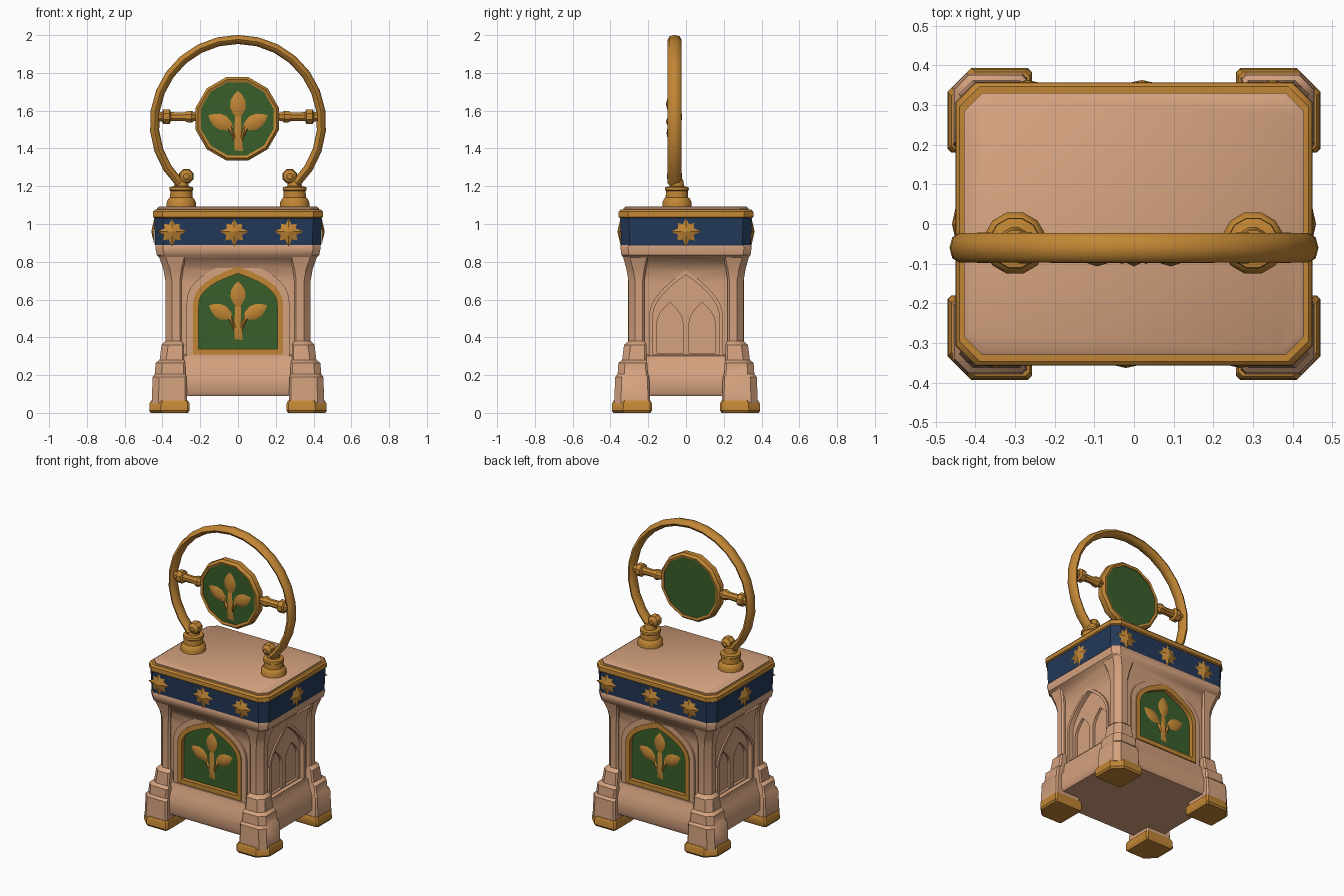
import bpy, bmesh
from math import sin, cos, pi, radians
from mathutils import Vector

cube = bpy.data.objects.get("Cube")
if cube:
    bpy.data.objects.remove(cube, do_unlink=True)


def material(name, rgb):
    m = bpy.data.materials.new(name)
    m.use_nodes = True
    m.diffuse_color = (*rgb, 1)
    m.node_tree.nodes["Principled BSDF"].inputs["Base Color"].default_value = (*rgb, 1)
    return m


STONE = material("pink stone", (0.665, 0.36, 0.21))
GOLD = material("old gold", (0.54, 0.24, 0.035))
GREEN = material("leaf green", (0.042, 0.112, 0.023))
NAVY = material("navy blue", (0.017, 0.041, 0.1))


def select(ob):
    bpy.ops.object.select_all(action='DESELECT')
    ob.select_set(True)
    bpy.context.view_layer.objects.active = ob


def finish(name, bm, mat, turn=0, mirror="", smooth=35):
    bmesh.ops.recalc_face_normals(bm, faces=bm.faces)
    me = bpy.data.meshes.new(name)
    bm.to_mesh(me)
    bm.free()
    me.materials.append(mat)
    ob = bpy.data.objects.new(name, me)
    bpy.context.collection.objects.link(ob)
    ob.rotation_euler.z = radians(turn)
    if mirror:
        mod = ob.modifiers.new("Mirror", 'MIRROR')
        mod.use_axis = ["x" in mirror, "y" in mirror, False]
        mod.use_mirror_merge = False
    select(ob)
    if smooth:
        bpy.ops.object.shade_smooth_by_angle(angle=radians(smooth))
    return ob


def skin(bm, rings, caps=True, closed=False):
    """Join equal loops of points into a tube."""
    loops = [[bm.verts.new(p) for p in r] for r in rings]
    pairs = list(zip(loops, loops[1:])) + ([(loops[-1], loops[0])] if closed else [])
    n = len(loops[0])
    for a, b in pairs:
        for i in range(n):
            j = (i + 1) % n
            bm.faces.new((a[i], a[j], b[j], b[i]))
    if caps and not closed:
        bm.faces.new(loops[0])
        bm.faces.new(loops[-1])


def loft(name, sections, c, mat, inner=None, **kw):
    """Stack of rectangles (z, x0, x1, y0, y1); outer corner cut by c, the rest by inner."""
    bm = bmesh.new()
    k = c if inner is None else inner
    skin(bm, [[(x0 + k, y0, z), (x1 - k, y0, z), (x1, y0 + k, z), (x1, y1 - c, z),
               (x1 - c, y1, z), (x0 + k, y1, z), (x0, y1 - k, z), (x0, y0 + k, z)]
              for z, x0, x1, y0, y1 in sections])
    return finish(name, bm, mat, **kw)


def slab(name, sections, chamfer, mat, **kw):
    """Centred loft: (z, half width, half depth)."""
    return loft(name, [(z, -x, x, -y, y) for z, x, y in sections], chamfer, mat, **kw)


def lathe(name, profile, centre, axis, mat, n=12, closed=False, **kw):
    """Spin (radius, offset) pairs round an axis."""
    bm = bmesh.new()
    rings = []
    for r, h in profile:
        ring = []
        for i in range(n):
            a = 2 * pi * (i + 0.5) / n
            u, v = r * cos(a), r * sin(a)
            p = {"x": (h, u, v), "y": (u, h, v), "z": (u, v, h)}[axis]
            ring.append(Vector(centre) + Vector(p))
        rings.append(ring)
    skin(bm, rings, closed=closed)
    return finish(name, bm, mat, **kw)


def arch(w, z0, spring, apex, power, u0=0, n=8):
    """Pointed arch outline, from lower left round to lower right."""
    side = [(w * (1 - (i / n) ** power), spring + (apex - spring) * i / n) for i in range(n)]
    pts = [(-w, z0)] + [(-u, z) for u, z in side] + [(0, apex)]
    pts += [(u, z) for u, z in reversed(side)] + [(w, z0)]
    return [(u + u0, z) for u, z in pts]


def prism(name, outline, d0, d1, mat, hole=None, **kw):
    """Outline on the front plane, pushed out from depth d0 to d1."""
    bm = bmesh.new()
    rings = [[(u, -d, z) for u, z in outline] for d in (d0, d1)]
    if hole:
        rings += [[(u, -d, z) for u, z in hole] for d in (d1, d0)]
    skin(bm, rings, closed=bool(hole))
    return finish(name, bm, mat, **kw)


def boss(bm, outline, d, height):
    """Faceted relief: outline rising to a raised middle."""
    base = [bm.verts.new((u, -d, z)) for u, z in outline]
    n = len(base)
    top = bm.verts.new((sum(p[0] for p in outline) / n, -d - height,
                        sum(p[1] for p in outline) / n))
    for i in range(n):
        bm.faces.new((base[i], base[(i + 1) % n], top))
    bm.faces.new(base)


def leaf(bm, base, tip, width, d):
    b, t = Vector(base), Vector(tip)
    side = Vector((-(t - b).y, (t - b).x)).normalized() * width
    shape = ((0.15, 0.6), (0.4, 1), (0.65, 0.92), (0.85, 0.5))
    pts = [b] + [b.lerp(t, s) + side * k for s, k in shape] + [t]
    pts += [b.lerp(t, s) - side * k for s, k in reversed(shape)]
    boss(bm, [tuple(p) for p in pts], d, 0.022)


def sprig(name, z, d, turn=0):
    bm = bmesh.new()
    leaf(bm, (0, z), (0, z + 0.155), 0.044, d)
    for s in (-1, 1):
        leaf(bm, (s * 0.022, z - 0.05), (s * 0.16, z + 0.022), 0.042, d)
        boss(bm, [(0, z - 0.12), (s * 0.02, z - 0.12), (s * 0.06, z - 0.035),
                  (s * 0.04, z - 0.02)], d, 0.016)
    boss(bm, [(-0.02, z - 0.17), (0.028, z - 0.175), (0.02, z - 0.08),
              (0.016, z + 0.03), (-0.016, z + 0.03), (-0.022, z - 0.08)], d, 0.018)
    finish(name, bm, GOLD, turn=turn, smooth=50)


def star(name, u, z, d, turn):
    bm = bmesh.new()
    radii = (0.08, 0.045, 0.066, 0.045)
    boss(bm, [(u + radii[i % 4] * sin(i * pi / 8), z + radii[i % 4] * cos(i * pi / 8))
              for i in range(16)], d, 0.018)
    finish(name, bm, GOLD, turn=turn, smooth=50)


# Stone body with plinth and flared cornice
body = slab("body", [(0.09, 0.405, 0.33), (0.11, 0.418, 0.343), (0.19, 0.418, 0.343),
                     (0.245, 0.39, 0.318), (0.30, 0.378, 0.305), (0.31, 0.362, 0.289),
                     (0.70, 0.362, 0.289), (0.76, 0.372, 0.297), (0.815, 0.408, 0.325),
                     (0.835, 0.43, 0.342), (0.875, 0.438, 0.347), (0.89, 0.435, 0.343)],
            0.04, STONE)


def carve(outline, d0, turn):
    cutter = prism("cutter", outline, d0, 0.5, STONE, turn=turn, smooth=0)
    cutter.hide_render = True
    mod = body.modifiers.new("Niche", 'BOOLEAN')
    mod.operation, mod.solver, mod.object = 'DIFFERENCE', 'EXACT', cutter
    select(body)
    bpy.ops.object.modifier_apply(modifier=mod.name)
    bpy.data.objects.remove(cutter, do_unlink=True)


# Front and back: green arched panel, gold frame, stone moulding, sprig
outer = arch(0.238, 0.308, 0.56, 0.775, 2.6)
inner = arch(0.208, 0.338, 0.56, 0.738, 2.6)
for side, turn in (("front", 0), ("back", 180)):
    carve(outer, 0.262, turn)
    prism(side + "_panel", outer, 0.255, 0.28, GREEN, turn=turn)
    prism(side + "_panel_frame", outer, 0.255, 0.308, GOLD, hole=inner, turn=turn)
    prism(side + "_moulding", arch(0.272, 0.27, 0.57, 0.815, 2.6), 0.265, 0.301, STONE,
          hole=outer, turn=turn)
    sprig(side + "_panel_sprig", 0.55, 0.278, turn)
    for i, u in enumerate((-0.35, -0.02, 0.268)):
        star(f"{side}_star_{i + 1}", u, 0.96, 0.345, turn)

# Sides: pointed niche holding twin lancets
niche = arch(0.175, 0.31, 0.52, 0.73, 1.8)
for side, turn in (("left", 90), ("right", -90)):
    carve(niche, 0.342, turn)
    for u in (-0.085, 0.085):
        carve(arch(0.068, 0.315, 0.48, 0.585, 1.8, u), 0.325, turn)
    prism(side + "_moulding", arch(0.195, 0.29, 0.52, 0.755, 1.8), 0.345, 0.372, STONE,
          hole=niche, turn=turn)
    star(side + "_star", 0, 0.96, 0.441, turn)
select(body)
bpy.ops.object.shade_smooth_by_angle(angle=radians(35))

# Corner legs and columns, gold feet
loft("corner_columns", [(0.05, 0.27, 0.457, 0.19, 0.38), (0.19, 0.272, 0.452, 0.195, 0.375),
                        (0.205, 0.278, 0.441, 0.202, 0.362), (0.265, 0.278, 0.436, 0.205, 0.358),
                        (0.28, 0.285, 0.415, 0.21, 0.338), (0.36, 0.285, 0.405, 0.21, 0.328),
                        (0.38, 0.298, 0.385, 0.22, 0.305), (0.70, 0.298, 0.385, 0.22, 0.305),
                        (0.76, 0.29, 0.395, 0.212, 0.315), (0.825, 0.275, 0.418, 0.198, 0.333)],
     0.035, STONE, inner=0.01, mirror="xy")
loft("feet", [(0, 0.265, 0.462, 0.188, 0.385), (0.012, 0.257, 0.47, 0.18, 0.393),
              (0.05, 0.257, 0.468, 0.18, 0.391), (0.065, 0.264, 0.46, 0.187, 0.383)],
     0.06, GOLD, inner=0.01, mirror="xy")

# Blue band, gold trim and stone top
slab("blue_band", [(0.885, 0.438, 0.343), (1.035, 0.443, 0.348)], 0.045, NAVY)
slab("gold_trim", [(1.03, 0.442, 0.348), (1.038, 0.45, 0.357), (1.065, 0.449, 0.356),
                   (1.076, 0.44, 0.346)], 0.05, GOLD)
slab("stone_top", [(1.06, 0.428, 0.33), (1.084, 0.428, 0.33), (1.093, 0.416, 0.318)],
     0.045, STONE)

# Pedestals and scroll knobs
Y = -0.06
lathe("pedestals", [(0.08, 1.08), (0.08, 1.115), (0.07, 1.135), (0.062, 1.14), (0.06, 1.175),
                    (0.066, 1.18), (0.064, 1.195), (0.04, 1.2), (0.034, 1.235)],
      (0.3, -0.048, 0), "z", GOLD, mirror="x")
lathe("ring_knobs", [(0.015, -0.04), (0.036, -0.024), (0.042, 0), (0.036, 0.024), (0.015, 0.04)],
      (0.274, Y, 1.253), "y", GOLD, n=8, mirror="x")

# Open ring, an oval tube swept round an arc
bm = bmesh.new()
path, steps = [], 20
for i in range(steps + 1):
    a = radians(-46 + 272 * i / steps)
    path.append([((0.443 + 0.024 * cos(b)) * cos(a), Y + 0.037 * sin(b),
                  1.534 + (0.443 + 0.024 * cos(b)) * sin(a))
                 for b in (2 * pi * k / 8 for k in range(8))])
skin(bm, path)
finish("ring", bm, GOLD, smooth=50)

# Pivoting disc with its rim, sprig and axles
hub = (-0.004, Y, 1.557)
lathe("disc", [(0.21, -0.026), (0.21, 0.02)], hub, "y", GREEN)
lathe("disc_rim", [(0.2, -0.032), (0.214, -0.038), (0.228, -0.022), (0.228, 0.015),
                   (0.214, 0.03), (0.2, 0.026)], hub, "y", GOLD, closed=True)
sprig("disc_sprig", 1.555, -Y + 0.025)
lathe("axles", [(0.02, 0.205), (0.026, 0.235), (0.034, 0.245), (0.034, 0.262), (0.024, 0.285),
                (0.026, 0.355), (0.042, 0.362), (0.042, 0.395), (0.028, 0.402), (0.026, 0.44)],
      (0, Y, 1.568), "x", GOLD, n=8, mirror="x")
